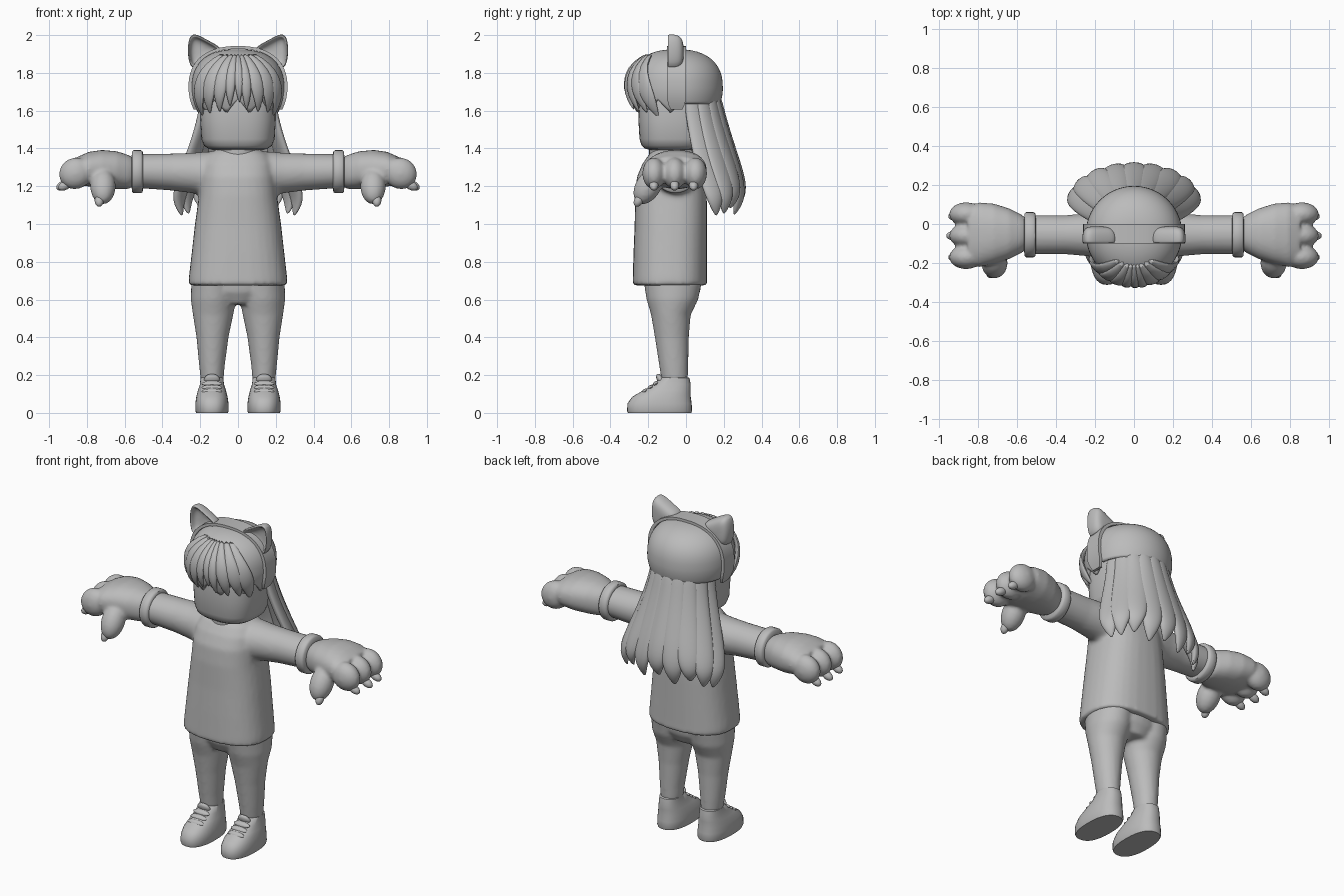
import bpy, bmesh, math
from mathutils import Vector, Matrix
from math import sin, cos, pi

if "Cube" in bpy.data.objects:
    bpy.data.objects.remove(bpy.data.objects["Cube"])

GREY = bpy.data.materials.new("plain grey")
GREY.diffuse_color = (0.5, 0.5, 0.5, 1)
GREY.use_nodes = True
GREY.node_tree.nodes["Principled BSDF"].inputs["Base Color"].default_value = GREY.diffuse_color


def power(v, p):
    return math.copysign(abs(v) ** p, v)


def finish(name, bm, mirror=False, voxel=0, subsurf=0, solid=0, angle=40):
    bmesh.ops.recalc_face_normals(bm, faces=bm.faces[:])
    me = bpy.data.meshes.new(name)
    bm.to_mesh(me)
    bm.free()
    me.materials.append(GREY)
    ob = bpy.data.objects.new(name, me)
    bpy.context.collection.objects.link(ob)
    bpy.ops.object.select_all(action='DESELECT')
    ob.select_set(True)
    bpy.context.view_layer.objects.active = ob
    bpy.ops.object.shade_smooth_by_angle(angle=math.radians(angle))
    if solid:
        m = ob.modifiers.new("thickness", 'SOLIDIFY')
        m.thickness, m.offset = solid, -1
    if mirror:
        m = ob.modifiers.new("mirror", 'MIRROR')
        m.use_mirror_merge = False
    if voxel:
        m = ob.modifiers.new("blend", 'REMESH')
        m.mode, m.voxel_size, m.use_smooth_shade = 'VOXEL', voxel, True
        m = ob.modifiers.new("soften", 'SMOOTH')
        m.factor, m.iterations = 0.5, 6
    if subsurf:
        m = ob.modifiers.new("subdivide", 'SUBSURF')
        m.levels = m.render_levels = subsurf
    return ob


def bridge(bm, rings, caps=True):
    rows = [[bm.verts.new(p) for p in r] for r in rings]
    n = len(rows[0])
    for a, b in zip(rows, rows[1:]):
        for i in range(n):
            bm.faces.new((a[i], a[(i + 1) % n], b[(i + 1) % n], b[i]))
    if caps:
        bm.faces.new(rows[0])
        bm.faces.new(rows[-1])


def loft(bm, rings, axis='z', p=2.0, n=32):
    """rings: position along the axis, two centre values, two radii"""
    out = []
    for s, ca, cb, ra, rb in rings:
        ring = []
        for i in range(n):
            t = 2 * pi * i / n
            a, b = ca + ra * power(cos(t), 2 / p), cb + rb * power(sin(t), 2 / p)
            ring.append((a, b, s) if axis == 'z' else (s, a, b))
        out.append(ring)
    bridge(bm, out)


def ball(bm, c, r, rot=Matrix()):
    m = Matrix.Translation(c) @ rot @ Matrix.Diagonal((*r, 1))
    bmesh.ops.create_uvsphere(bm, u_segments=16, v_segments=10, radius=1, matrix=m)


def strand(bm, pts, widths, thick):
    """Tapered lock with a lens section, facing away from the head axis"""
    pts, rings = [Vector(p) for p in pts], []
    for i, (p, w) in enumerate(zip(pts, widths)):
        tan = (pts[min(i + 1, len(pts) - 1)] - pts[max(i - 1, 0)]).normalized()
        side = tan.cross(Vector((p.x, p.y + 0.05, 0))).normalized()
        nor = side.cross(tan)
        th = min(thick, w)
        rings.append([p + side * w * cos(k * pi / 4) + nor * th * sin(k * pi / 4) for k in range(8)])
    bridge(bm, rings)


# Shirt with sleeves
bm = bmesh.new()
loft(bm, [(0.675, 0, -.085, .262, .198), (0.72, 0, -.085, .26, .197), (0.85, 0, -.083, .245, .195),
          (1.0, 0, -.08, .228, .192), (1.15, 0, -.08, .207, .19), (1.25, 0, -.08, .2, .18),
          (1.32, 0, -.075, .19, .155), (1.37, 0, -.07, .16, .125), (1.395, 0, -.07, .115, .1)], p=2.5)
for s in (1, -1):
    loft(bm, [(s * x, -.055, z, a, b) for x, z, a, b in
              ((.05, 1.27, .13, .115), (.17, 1.265, .122, .118), (.24, 1.27, .11, .107),
               (.35, 1.275, .1, .098), (.53, 1.28, .1, .09))], 'x')
finish("shirt", bm, voxel=.012)

# Raised collar and neck
bm = bmesh.new()
loft(bm, [(1.28, 0, -.09, .11, .105), (1.44, 0, -.09, .108, .105)])
finish("neck", bm)

# Sleeve cuffs
bm = bmesh.new()
loft(bm, [(.503, -.055, 1.277, .095, .095), (.505, -.055, 1.277, .108, .108), (.515, -.055, 1.277, .116, .114),
          (.552, -.055, 1.277, .116, .114), (.562, -.055, 1.277, .108, .106), (.563, -.055, 1.277, .07, .07)], 'x')
finish("cuff", bm, mirror=True, angle=50)

# Paw mittens with three fingers and a thumb
bm = bmesh.new()
loft(bm, [(.545, -.05, 1.275, .075, .07), (.58, -.05, 1.275, .1, .09), (.64, -.05, 1.285, .13, .1),
          (.72, -.05, 1.29, .155, .102), (.79, -.055, 1.29, .165, .092), (.85, -.06, 1.285, .155, .07)], 'x', 2.3)
for y in (.05, -.06, -.17):
    ball(bm, (.86, y, 1.268), (.09, .062, .083), Matrix.Rotation(.5, 4, 'Y'))
ball(bm, (.715, -.2, 1.2), (.068, .068, .105), Matrix.Rotation(-.55, 4, 'X'))
finish("paw", bm, mirror=True, voxel=.01)

# Claws
bm = bmesh.new()
for y, x in ((.04, .915), (-.06, .925), (-.17, .915)):
    ball(bm, (x, y, 1.205), (.04, .024, .024), Matrix.Rotation(.5, 4, 'Y'))
ball(bm, (.735, -.25, 1.125), (.024, .024, .036), Matrix.Rotation(-.5, 4, 'X'))
finish("claws", bm, mirror=True, angle=60)

# Trousers
bm = bmesh.new()
for s in (1, -1):
    loft(bm, [(z, s * x, y, a, b) for z, x, y, a, b in
              ((.17, .137, -.06, .06, .07), (.25, .138, -.065, .068, .077), (.4, .135, -.075, .085, .09),
               (.52, .132, -.08, .107, .105), (.6, .13, -.072, .12, .137), (.7, .125, -.07, .122, .155))])
loft(bm, [(.575, 0, -.07, .12, .11), (.64, 0, -.07, .2, .145), (.72, 0, -.07, .225, .155)])
finish("trousers", bm, voxel=.011)

# Shoes with tongue and laces
bm = bmesh.new()
loft(bm, [(0, .138, -.14, .084, .168), (.01, .138, -.14, .088, .172), (.05, .138, -.14, .088, .17),
          (.085, .138, -.13, .083, .155), (.12, .138, -.1, .074, .125), (.15, .138, -.075, .064, .1),
          (.185, .138, -.06, .06, .078), (.192, .138, -.06, .045, .06)], p=2.4)
finish("shoe", bm, mirror=True, angle=50)
bm = bmesh.new()
ball(bm, (.138, -.135, .175), (.042, .018, .035), Matrix.Rotation(.5, 4, 'X'))
for y, z in ((-.16, .155), (-.187, .135), (-.217, .115)):
    ball(bm, (.138, y, z), (.055, .018, .012), Matrix.Rotation(.6, 4, 'X'))
finish("laces", bm, mirror=True, angle=60)

# Head
bm = bmesh.new()
loft(bm, [(1.392, 0, -.065, .13, .12), (1.398, 0, -.065, .155, .15), (1.415, 0, -.065, .18, .17),
          (1.45, 0, -.065, .194, .181), (1.55, 0, -.065, .2, .187), (1.7, 0, -.065, .2, .19),
          (1.8, 0, -.065, .17, .16), (1.87, 0, -.065, .09, .09)], p=2.7, n=48)
finish("head", bm, angle=60)

# Hair cap: dome with a short tucked skirt and a jagged fringe
ZC, H = 1.72, .205


def cap_point(t, z, out=0.0):
    """Point of the hair surface at angle t from the front and height z"""
    if z >= ZC:
        r = max(0, 1 - (min(z - ZC, H) / H) ** 2.4) ** (1 / 2.4)
    else:
        r = 1 - 8 * (ZC - z) ** 2
    return Vector((sin(t) * (.247 * r + out), -.05 - cos(t) * ((.245 if cos(t) < 0 else .25) * r + out), z))


def rim(t):
    a = abs((t + pi) % (2 * pi) - pi)
    if a > 1.7:
        return 1.635
    return 1.585 + .075 * abs((a * 4.2 / 1.2) % 2 - 1)


bm = bmesh.new()
N = 120
rings = []
for k in range(1, 13):
    ph = (k / 12) * pi / 2
    rings.append([cap_point(2 * pi * i / N, ZC + H * cos(ph) ** (1 / 1.2)) for i in range(N)])
for k in range(1, 7):
    rings.append([cap_point(2 * pi * i / N, ZC + (rim(2 * pi * i / N) - ZC) * k / 6) for i in range(N)])
bridge(bm, rings, caps=False)
bm.verts.ensure_lookup_table()
bm.faces.new(bm.verts[:N])
finish("hair_cap", bm, solid=.025, angle=50)

# Fringe locks fanning from the parting
bm = bmesh.new()
for t0, t1, tip, w in ((-.1, -.18, 1.62, .03), (.1, .2, 1.6, .03), (-.2, -.45, 1.59, .04), (.2, .5, 1.59, .04),
                       (-.35, -.75, 1.58, .045), (.35, .8, 1.585, .045), (-.5, -1.1, 1.56, .05),
                       (.5, 1.1, 1.56, .05), (.0, .03, 1.64, .025)):
    pts = []
    for k in range(6):
        f = k / 5
        pts.append(cap_point(t0 + (t1 - t0) * f ** .7, 1.9 + (tip - 1.9) * f, .006 + .012 * sin(pi * f)))
    strand(bm, pts, [w * q for q in (.4, .8, 1, 1, .7, .06)], .016)
finish("fringe", bm, subsurf=1, angle=60)

# Long back hair, flaring outwards and curling in at the tips
bm = bmesh.new()
for k in range(-4, 5):
    a = k * .35
    drop = (.0, .035, .0, .03, .04)[abs(k)]
    pts = [(x * sin(a), y0 + y1 * cos(a), z - drop * f) for x, y0, y1, z, f in
           ((.17, .0, .15, 1.71, 0), (.175, .02, .16, 1.58, 0), (.225, .055, .18, 1.4, 0),
            (.29, .1, .19, 1.24, .3), (.325, .13, .165, 1.15, .6), (.3, .14, .12, 1.08, 1))]
    strand(bm, pts, (.05, .06, .072, .075, .055, .006), .03)
finish("back_hair", bm, subsurf=2, angle=60)

# Headband arching over the hair
bm = bmesh.new()
arch = [(.262 * (1 - 8 * d * d), ZC - d) for d in (.115, .09, .06, .03)]
arch += [(.262 * power(cos(t), 1 / 1.2), ZC + .222 * power(sin(t), 1 / 1.2))
         for t in [pi * i / 32 for i in range(17)]]
arch += [(-x, z) for x, z in arch[-2::-1]]
rings = []
for i, (x, z) in enumerate(arch):
    w = .05 if min(i, len(arch) - 1 - i) > 1 else .03 + .012 * min(i, len(arch) - 1 - i)
    k = .93
    inner = (x * k, ZC + (z - ZC) * k if z > ZC else z)
    rings.append([(x, -.05 - w, z), (x, -.05 + w, z), (inner[0], -.05 + w, inner[1]), (inner[0], -.05 - w, inner[1])])
bridge(bm, rings)
finish("headband", bm, angle=40)

# Cat ears with a hollow front
bm = bmesh.new()
outline = [(.075, 1.925), (.125, 1.955), (.18, 1.985), (.225, 2.008), (.255, 2.0),
           (.266, 1.95), (.266, 1.89), (.252, 1.82), (.2, 1.83), (.14, 1.88)]
bridge(bm, [[(.2 + (x - .2) * s, y, 1.905 + (z - 1.905) * s) for x, z in outline] for s, y in
            ((.35, -.012), (.8, -.02), (.99, -.05), (1, -.088), (.95, -.098), (.84, -.094), (.76, -.068), (.4, -.055))])
finish("ear", bm, mirror=True, subsurf=2, angle=60)
